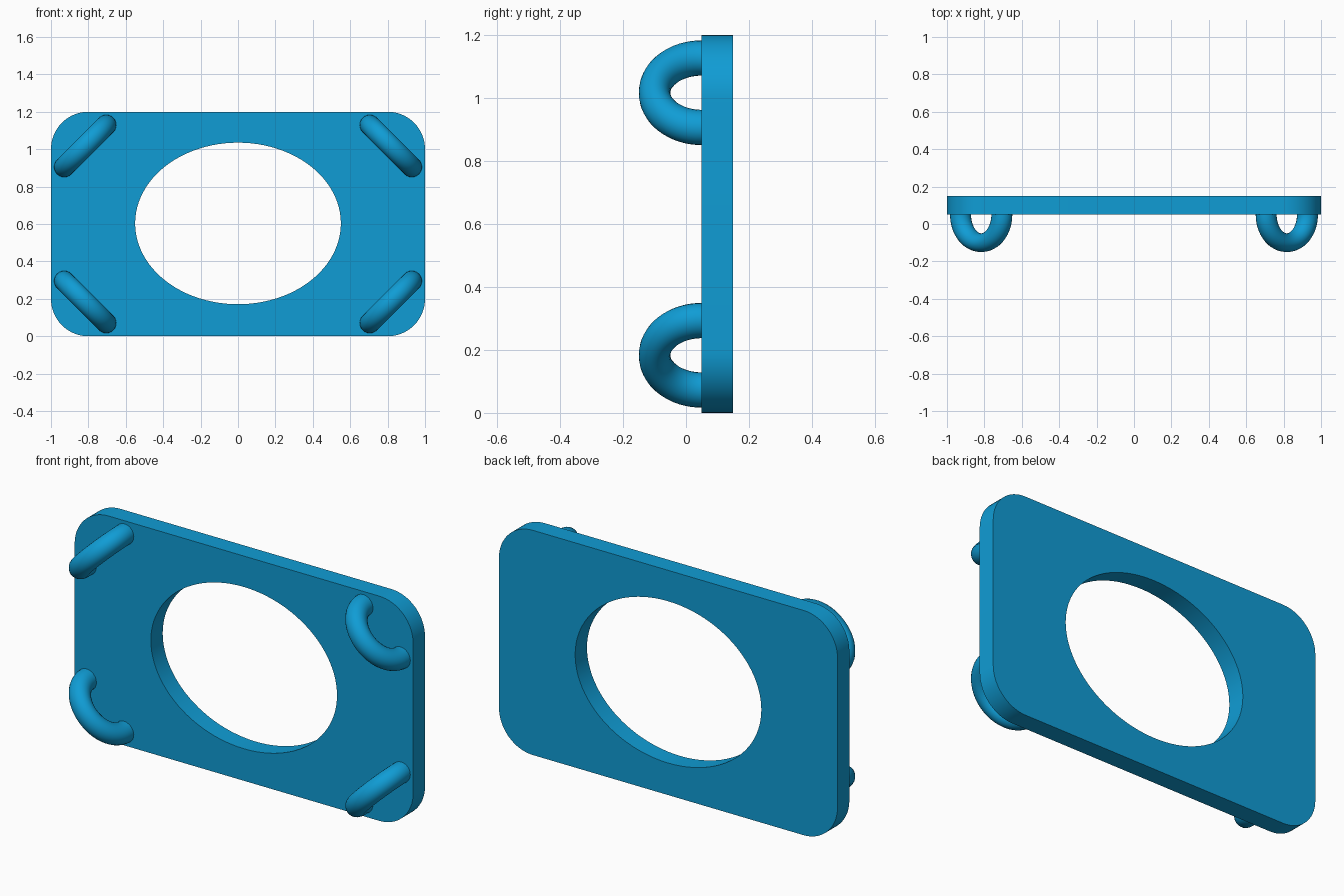
import bpy, bmesh, math
from mathutils import Vector

if "Cube" in bpy.data.objects:
    bpy.data.objects.remove(bpy.data.objects["Cube"])

blue = bpy.data.materials.new("bright_blue")
blue.diffuse_color = (0.005, 0.335, 0.665, 1)
blue.use_nodes = True
blue.node_tree.nodes["Principled BSDF"].inputs["Base Color"].default_value = blue.diffuse_color

FRONT, BACK, MID = 0.05, 0.15, 0.6   # plate front y, back y, centre height


def finish(bm, name):
    bmesh.ops.recalc_face_normals(bm, faces=bm.faces)
    mesh = bpy.data.meshes.new(name)
    bm.to_mesh(mesh)
    bm.free()
    mesh.materials.append(blue)
    obj = bpy.data.objects.new(name, mesh)
    bpy.context.collection.objects.link(obj)
    bpy.ops.object.select_all(action='DESELECT')
    obj.select_set(True)
    bpy.context.view_layer.objects.active = obj
    bpy.ops.object.shade_smooth_by_angle(angle=math.radians(35))


def loop(bm, points):
    verts = [bm.verts.new((x, FRONT, z)) for x, z in points]
    return [bm.edges.new((verts[i - 1], verts[i])) for i in range(len(verts))]


# Plate: rounded rectangle with an oval opening
bm = bmesh.new()
rad, steps = 0.2, 16
outline = []
for k, (sx, sz) in enumerate([(1, 1), (-1, 1), (-1, -1), (1, -1)]):
    for i in range(steps + 1):
        a = math.pi / 2 * (k + i / steps)
        outline.append((sx * (1 - rad) + rad * math.cos(a),
                        MID + sz * (0.6 - rad) + rad * math.sin(a)))
oval = [(0.55 * math.cos(2 * math.pi * i / 96),
         MID + 0.003 + 0.432 * math.sin(2 * math.pi * i / 96)) for i in range(96)]
edges = loop(bm, outline) + loop(bm, oval)
faces = bmesh.ops.triangle_fill(bm, use_beauty=True, edges=edges)["geom"]
faces = [f for f in faces if isinstance(f, bmesh.types.BMFace)]
new = bmesh.ops.extrude_face_region(bm, geom=faces, use_keep_orig=True)["geom"]
bmesh.ops.translate(bm, vec=(0, BACK - FRONT, 0),
                    verts=[v for v in new if isinstance(v, bmesh.types.BMVert)])
finish(bm, "plate")


# Corner loops: half rings set diagonally across each corner
def half_ring(sx, sz, name):
    bm = bmesh.new()
    centre = Vector((sx * 0.817, FRONT, MID + sz * 0.417))
    along = Vector((-sx, 0, sz)).normalized()
    side = Vector((sx, 0, sz)).normalized()
    out = Vector((0, -1, 0))
    rings, n = [], 24
    for i in range(33):
        a = math.pi * i / 32
        c, s = math.cos(a), math.sin(a)
        mid = centre + along * 0.156 * c + out * 0.15 * s
        radial = along * c + out * s
        r = 0.057 - 0.007 * s * s
        ring = []
        for j in range(n):
            t = 2 * math.pi * j / n
            ring.append(bm.verts.new(mid + radial * r * math.cos(t)
                                     + side * 0.055 * math.sin(t)))
        rings.append(ring)
    # short roots sunk into the plate
    for end in (0, -1):
        root = [bm.verts.new(v.co + Vector((0, 0.02, 0))) for v in rings[end]]
        bm.faces.new(root)
        rings = [root] + rings if end == 0 else rings + [root]
    for p, q in zip(rings, rings[1:]):
        for j in range(n):
            bm.faces.new((p[j - 1], p[j], q[j], q[j - 1]))
    finish(bm, name)


for sx, xname in ((-1, "left"), (1, "right")):
    for sz, zname in ((-1, "lower"), (1, "upper")):
        half_ring(sx, sz, f"{zname}_{xname}_loop")
